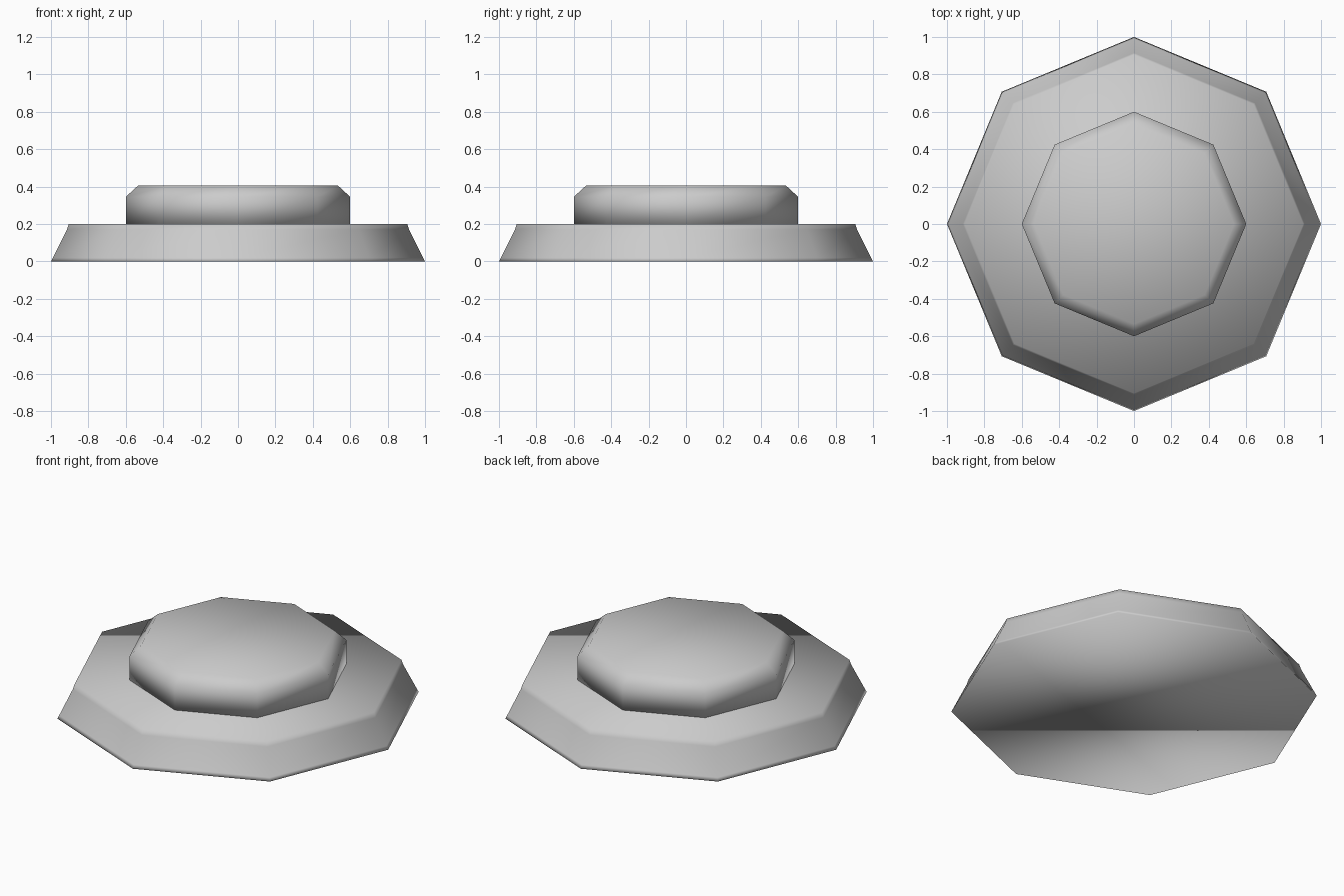
import bpy, bmesh
from math import cos, sin, pi

if "Cube" in bpy.data.objects:
    bpy.data.objects.remove(bpy.data.objects["Cube"])

SIDES = 8


def lathe(name, profile):
    """Closed eight-sided solid from (radius, z) rings, smooth shaded."""
    bm = bmesh.new()
    rings = [[bm.verts.new((r * cos(2 * pi * i / SIDES), r * sin(2 * pi * i / SIDES), z))
              for i in range(SIDES)] for r, z in profile]
    for low, high in zip(rings, rings[1:]):
        for i in range(SIDES):
            j = (i + 1) % SIDES
            bm.faces.new((low[i], low[j], high[j], high[i]))
    bm.faces.new(rings[0][::-1])
    bm.faces.new(rings[-1])
    for f in bm.faces:
        f.smooth = True
    mesh = bpy.data.meshes.new(name)
    bm.to_mesh(mesh)
    bm.free()
    obj = bpy.data.objects.new(name, mesh)
    bpy.context.collection.objects.link(obj)
    return obj


# Wide tapered base, with support loops near its rims
lathe("base", [(1.0, 0.0), (0.99, 0.02), (0.915, 0.17), (0.905, 0.2)])

# Raised button with a chamfered top edge
lathe("button", [(0.6, 0.2), (0.6, 0.345), (0.535, 0.405)])
